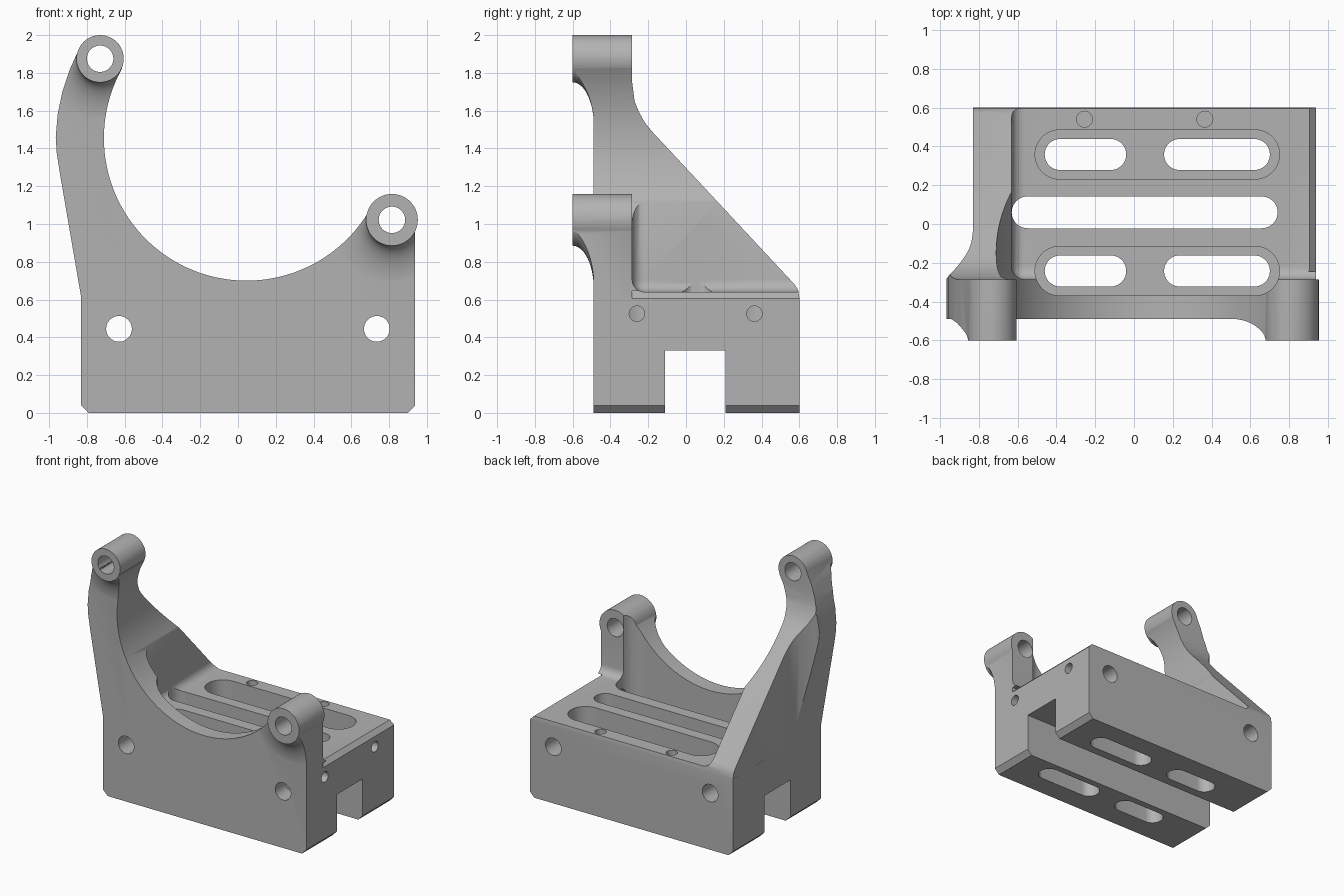
import bpy, bmesh, math
from mathutils import Vector

cube = bpy.data.objects.get("Cube")
if cube:
    bpy.data.objects.remove(cube, do_unlink=True)

grey = bpy.data.materials.new("machined_grey")
grey.use_nodes = True
grey.diffuse_color = (0.45, 0.45, 0.45, 1)
grey.node_tree.nodes["Principled BSDF"].inputs["Base Color"].default_value = (0.45, 0.45, 0.45, 1)


def finish(bm, name):
    bmesh.ops.recalc_face_normals(bm, faces=bm.faces)
    mesh = bpy.data.meshes.new(name)
    bm.to_mesh(mesh)
    bm.free()
    mesh.materials.append(grey)
    ob = bpy.data.objects.new(name, mesh)
    bpy.context.collection.objects.link(ob)
    return ob


def prism(name, pts, axis, lo, hi):
    """Extrude a 2D outline along the x, y or z axis from lo to hi."""
    place = {"x": lambda a, b: (lo, a, b), "y": lambda a, b: (a, lo, b), "z": lambda a, b: (a, b, lo)}[axis]
    bm = bmesh.new()
    face = bm.faces.new([bm.verts.new(place(a, b)) for a, b in pts])
    new = bmesh.ops.extrude_face_region(bm, geom=[face])["geom"]
    step = Vector([hi - lo if c == axis else 0 for c in "xyz"])
    bmesh.ops.translate(bm, vec=step, verts=[v for v in new if isinstance(v, bmesh.types.BMVert)])
    return finish(bm, name)


def arc(cx, cy, r, start=0, end=360, n=48):
    full = end - start == 360
    steps = n if full else n + 1
    return [(cx + r * math.cos(math.radians(start + (end - start) * i / n)),
             cy + r * math.sin(math.radians(start + (end - start) * i / n))) for i in range(steps)]


def rod(name, a, b, r, axis, lo, hi, n=48):
    return prism(name, arc(a, b, r, n=n), axis, lo, hi)


def slot(name, x0, x1, y, r, lo, hi):
    """Vertical round-ended slot."""
    return prism(name, arc(x1 - r, y, r, -90, 90, 20) + arc(x0 + r, y, r, 90, 270, 20), "z", lo, hi)


def box(name, x, y, z):
    return prism(name, [(x[0], y[0]), (x[1], y[0]), (x[1], y[1]), (x[0], y[1])], "z", *z)


def combine(target, tool, operation):
    mod = target.modifiers.new("combine", "BOOLEAN")
    mod.object, mod.operation, mod.solver = tool, operation, "EXACT"
    graph = bpy.context.evaluated_depsgraph_get()
    mesh = bpy.data.meshes.new_from_object(target.evaluated_get(graph))
    target.modifiers.clear()
    target.data = mesh
    bpy.data.objects.remove(tool, do_unlink=True)


def boss_flare(name, x, z, r):
    """Turned boss end that spreads in a hollow curve into the plate."""
    reach = 0.23
    profile = [(0, -0.6), (r, -0.6)]
    for i in range(1, 13):
        t = math.radians(90 * i / 12)
        profile.append((r + reach * (1 - math.cos(t)), -0.6 + 0.112 * math.sin(t)))
    profile += [(r + reach, -0.4), (0, -0.4)]
    bm = bmesh.new()
    verts = [bm.verts.new((x + a, y, z)) for a, y in profile]
    edges = [bm.edges.new(p) for p in zip(verts, verts[1:])]
    bmesh.ops.spin(bm, geom=verts + edges, cent=(x, 0, z), axis=(0, 1, 0), angle=math.tau, steps=64)
    bmesh.ops.remove_doubles(bm, verts=bm.verts, dist=0.0005)
    return finish(bm, name)


bosses = [(-0.73, 1.875, 0.125, 0.07), (0.815, 1.022, 0.137, 0.07)]

# Front outline with the big arch and both boss rounds
body = prism("bracket_body", [
    (-0.79, 0), (0.9, 0), (0.938, 0.04), (0.938, 1.0), (0.69, 1.07), (-0.62, 1.83), (-0.7, 1.9),
    (-0.845, 1.92), (-0.89, 1.82), (-0.93, 1.7), (-0.955, 1.58), (-0.965, 1.46), (-0.96, 1.38),
    (-0.945, 1.28), (-0.83, 0.61), (-0.83, 0.04)], "y", -0.7, 0.7)
combine(body, rod("arch", 0.045, 1.455, 0.755, "y", -0.9, 0.9, 128), "DIFFERENCE")
for x, z, r, h in bosses:
    combine(body, rod("boss", x, z, r, "y", -0.69, 0.69), "UNION")

# Side outline: front plate, sloping wall and base, plus the flared bosses
side = prism("side_outline", [
    (-0.49, -0.1), (0.6, -0.1), (0.6, 0.61), (0.594, 0.65), (0.575, 0.68), (-0.18, 1.49), (-0.22, 1.54),
    (-0.25, 1.595), (-0.272, 1.65), (-0.285, 1.75), (-0.285, 2.1), (-0.49, 2.1)], "x", -1.3, 1.3)
for x, z, r, h in bosses:
    combine(side, boss_flare("flare", x, z, r), "UNION")
combine(body, side, "INTERSECT")

# Outside of the wall sweeps out to the arm
combine(body, prism("wall_sweep", [
    (-1.3, -0.285), (-0.967, -0.285), (-0.95, -0.26), (-0.92, -0.23), (-0.895, -0.2), (-0.87, -0.165),
    (-0.85, -0.13), (-0.837, -0.09), (-0.83, -0.04), (-0.83, 0.9), (-1.3, 0.9)], "z", 0.612, 2.3), "DIFFERENCE")

# Open pocket over the base, with rounded inside corners
pocket = box("pocket", (-0.63, 2), (-0.285, 2), (0.64, 3))
bm = bmesh.new()
bm.from_mesh(pocket.data)
bmesh.ops.bevel(bm, geom=bm.edges[:], offset=0.065, segments=6, profile=0.5, affect="EDGES")
bm.to_mesh(pocket.data)
bm.free()
combine(body, pocket, "DIFFERENCE")

cuts = [
    # Chamfer on the base's upper edge
    prism("edge_chamfer", [(0.9, 0.645), (0.942, 0.602), (1.1, 0.602), (1.1, 0.645)], "y", -0.285, 0.8),
    # Channel underneath and centre slot
    box("channel", (-2, 2), (-0.11, 0.21), (-0.5, 0.33)),
    slot("centre_slot", -0.63, 0.74, 0.06, 0.082, 0.2, 1.0),
]
# Recessed slots front and back, each with two through slots
for y in (-0.242, 0.358):
    cuts.append(slot("recess", -0.51, 0.75, y, 0.127, 0.25, 2.4))
    cuts += [slot("through_slot", a, b, y, 0.08, -0.3, 0.4) for a, b in ((-0.46, -0.04), (0.155, 0.7))]
# Mounting holes and boss holes
cuts += [rod("mount_hole", x, 0.445, 0.068, "y", -0.9, 0.9) for x in (-0.63, 0.735)]
cuts += [rod("boss_hole", x, z, h, "y", -0.9, 0.1) for x, z, r, h in bosses]
# Small blind holes in the side and top
cuts += [rod("side_hole", y, 0.525, 0.041, "x", 0.66, 1.2, 24) for y in (-0.26, 0.362)]
cuts += [rod("top_hole", x, 0.54, 0.041, "z", 0.36, 0.9, 24) for x in (-0.255, 0.365)]
for cut in cuts:
    combine(body, cut, "DIFFERENCE")

body.data.materials.clear()
body.data.materials.append(grey)
for p in body.data.polygons:
    p.material_index = 0

bpy.ops.object.select_all(action="DESELECT")
body.select_set(True)
bpy.context.view_layer.objects.active = body
bpy.ops.object.shade_smooth_by_angle(angle=math.radians(30))
